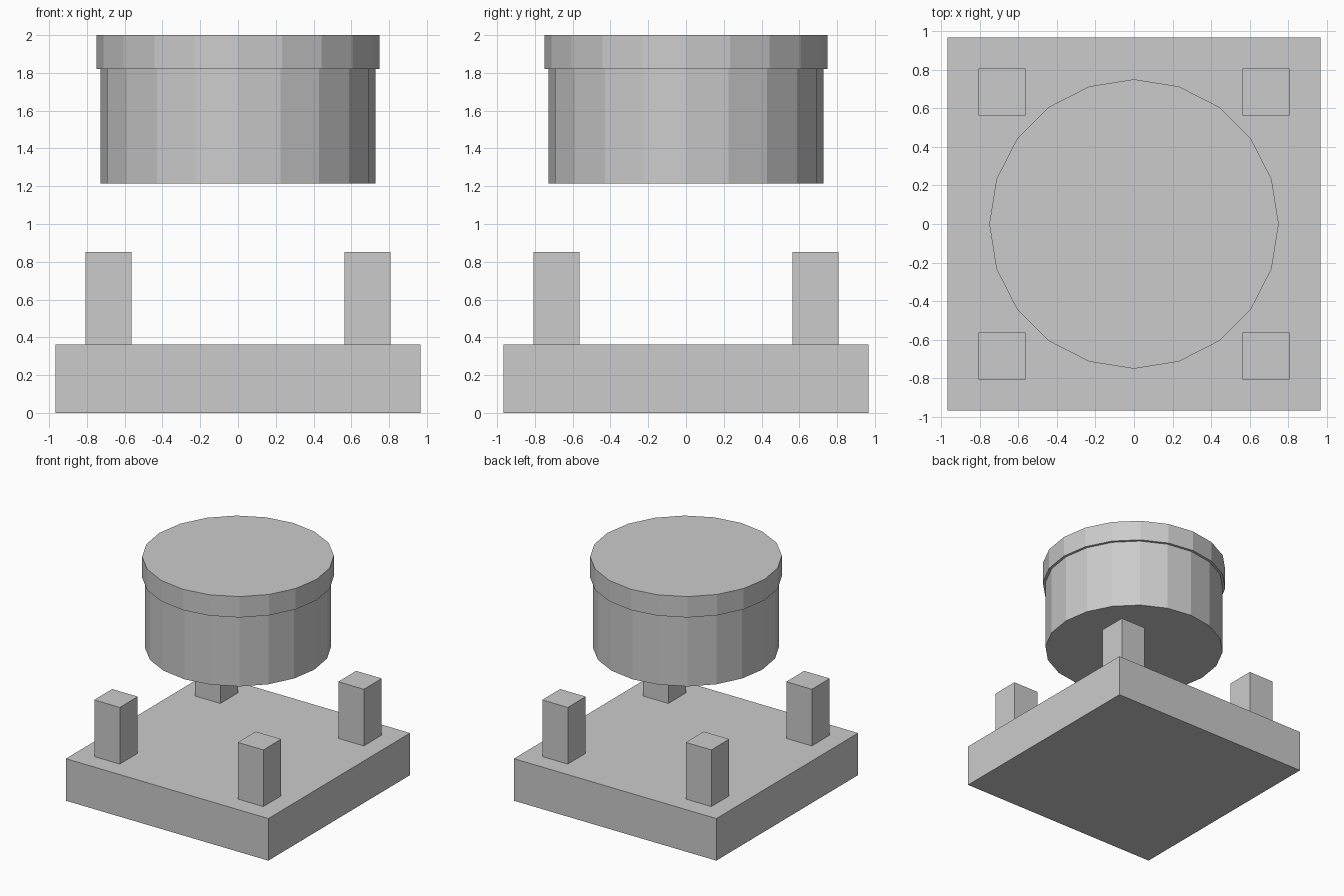
import bpy

if "Cube" in bpy.data.objects:
    bpy.data.objects.remove(bpy.data.objects["Cube"])


def box(name, x, y, half, z0, z1):
    bpy.ops.mesh.primitive_cube_add(size=1, location=(x, y, (z0 + z1) / 2))
    ob = bpy.context.object
    ob.name = name
    ob.scale = (2 * half, 2 * half, z1 - z0)
    bpy.ops.object.transform_apply(location=False, rotation=False, scale=True)


def drum(name, radius, z0, z1):
    bpy.ops.mesh.primitive_cylinder_add(vertices=20, radius=radius, depth=z1 - z0,
                                        location=(0, 0, (z0 + z1) / 2))
    bpy.context.object.name = name


# Square base slab
box("base", 0, 0, 0.966, 0, 0.363)

# Four corner posts
for sx, side in ((-1, "left"), (1, "right")):
    for sy, end in ((-1, "front"), (1, "back")):
        box(f"post_{end}_{side}", sx * 0.685, sy * 0.685, 0.122, 0.363, 0.852)

# Floating drum with a slightly wider cap
drum("drum_body", 0.728, 1.215, 1.82)
drum("drum_cap", 0.75, 1.82, 2.0)
